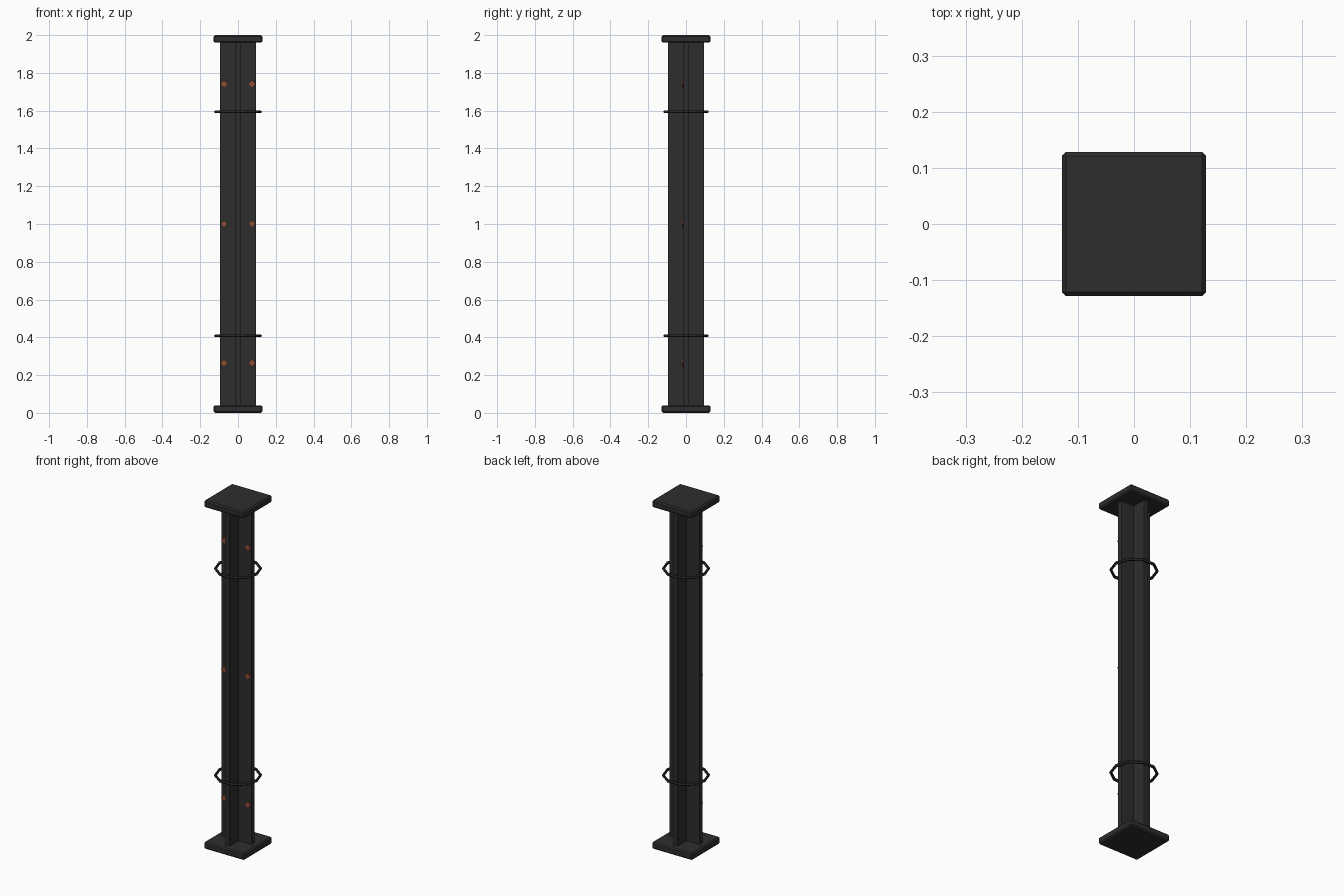
import bpy, bmesh, math
from mathutils import Matrix

cube = bpy.data.objects.get("Cube")
if cube:
    bpy.data.objects.remove(cube, do_unlink=True)


def material(name, color):
    m = bpy.data.materials.new(name)
    m.use_nodes = True
    m.diffuse_color = color
    bsdf = m.node_tree.nodes["Principled BSDF"]
    bsdf.inputs["Base Color"].default_value = color
    bsdf.inputs["Roughness"].default_value = 0.7
    return m


steel = material("charcoal steel", (0.027, 0.027, 0.028, 1))
rust = material("rusty orange", (0.27, 0.075, 0.035, 1))


def make(name, bm, mat, location=(0, 0, 0)):
    bmesh.ops.recalc_face_normals(bm, faces=bm.faces)
    mesh = bpy.data.meshes.new(name)
    bm.to_mesh(mesh)
    bm.free()
    mesh.materials.append(mat)
    ob = bpy.data.objects.new(name, mesh)
    ob.location = location
    bpy.context.collection.objects.link(ob)
    return ob


PLATE, PLATE_H = 0.257, 0.04
ARM, HALF_T = 0.095, 0.013


def end_plate(name, z):
    bm = bmesh.new()
    bmesh.ops.create_cube(bm, size=1, matrix=Matrix.Diagonal((PLATE, PLATE, PLATE_H, 1)))
    bmesh.ops.bevel(bm, geom=bm.edges[:], offset=0.007, segments=1, affect='EDGES')
    make(name, bm, steel, (0, 0, z))


def ring(name, z, major=0.118, minor=0.008, sides=10, tube=6):
    bm = bmesh.new()
    loops = []
    for i in range(sides):
        a = math.tau * i / sides
        loop = []
        for j in range(tube):
            b = math.tau * j / tube
            r = major + minor * math.cos(b)
            loop.append(bm.verts.new((r * math.cos(a), r * math.sin(a), minor * math.sin(b))))
        loops.append(loop)
    for i in range(sides):
        p, q = loops[i], loops[(i + 1) % sides]
        for j in range(tube):
            k = (j + 1) % tube
            bm.faces.new((p[j], q[j], q[k], p[k]))
    make(name, bm, steel, (0, 0, z))


def rivet(name, x, z):
    bm = bmesh.new()
    bmesh.ops.create_cone(bm, cap_ends=True, segments=4, radius1=0.02, radius2=0.02,
                          depth=0.016, matrix=Matrix.Rotation(math.pi / 2, 4, 'X'))
    make(name, bm, rust, (x, -HALF_T, z))


# Cross-section column, one quarter of the outline turned four times
bm = bmesh.new()
outline = []
for turn in range(4):
    rot = Matrix.Rotation(turn * math.pi / 2, 3, 'Z')
    for x, y in ((ARM, -HALF_T), (ARM, HALF_T), (HALF_T, HALF_T)):
        v = bm.verts.new((x, y, PLATE_H / 2))
        v.co = rot @ v.co
        outline.append(v)
base = bm.faces.new(outline)
top = bmesh.ops.extrude_face_region(bm, geom=[base])
bmesh.ops.translate(bm, vec=(0, 0, 2 - PLATE_H),
                    verts=[g for g in top["geom"] if isinstance(g, bmesh.types.BMVert)])
make("cross_column", bm, steel)

# End plates and loose rings
end_plate("base_plate", PLATE_H / 2)
end_plate("cap_plate", 2 - PLATE_H / 2)
ring("lower_ring", 0.408)
ring("upper_ring", 1.594)

# Rivets on the front face
for level, z in (("lower", 0.264), ("middle", 1.0), ("upper", 1.74)):
    for side, x in (("left", 0.074), ("right", -0.074)):
        rivet(f"{level}_{side}_rivet", x, z)
